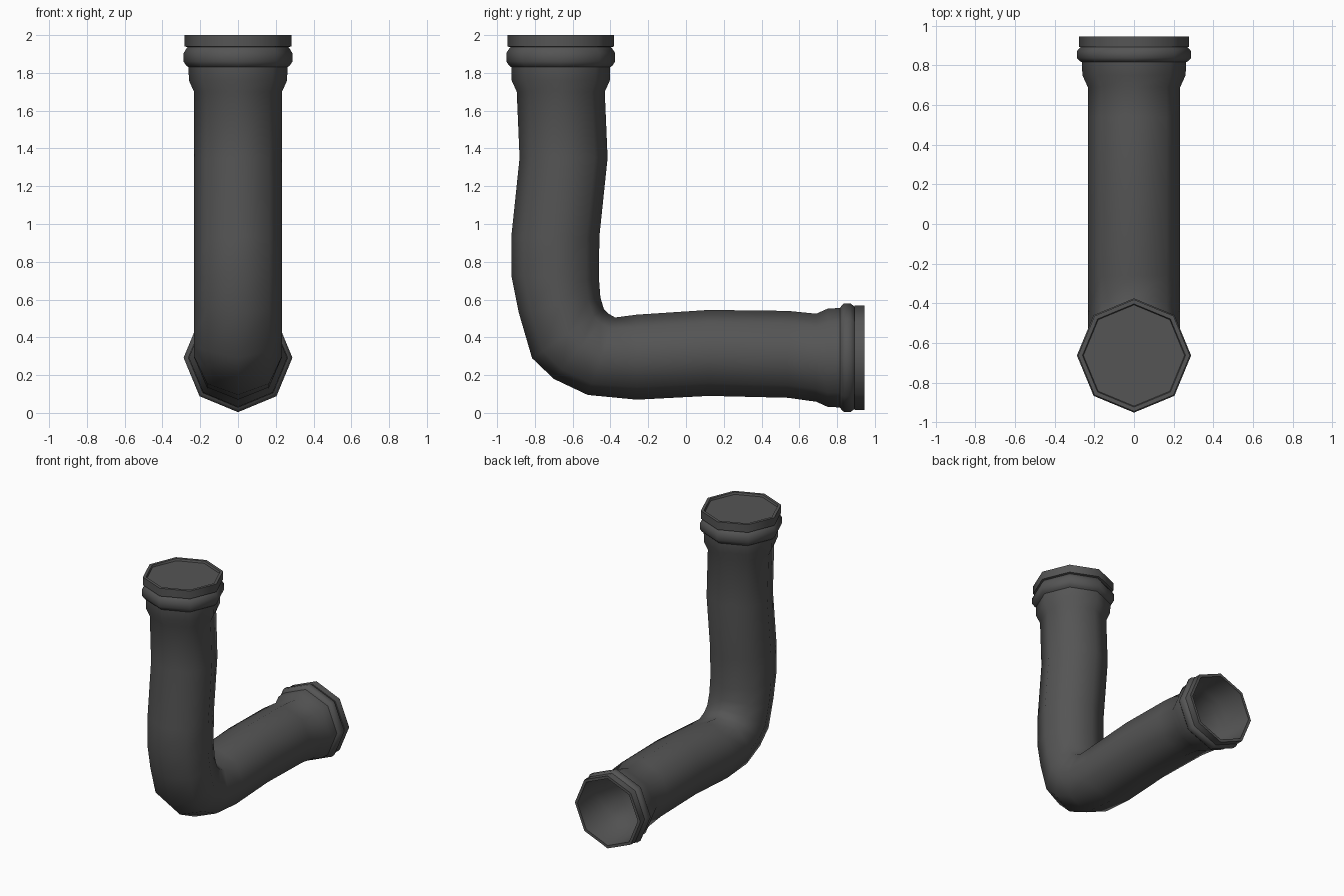
import bpy, bmesh, math
from mathutils import Vector

cube = bpy.data.objects.get("Cube")
if cube:
    bpy.data.objects.remove(cube)

SIDES = 8
grey = bpy.data.materials.new("dark grey plastic")
grey.use_nodes = True
colour = (0.09, 0.09, 0.09, 1)
grey.diffuse_color = colour
grey.node_tree.nodes["Principled BSDF"].inputs["Base Color"].default_value = colour


def ring(bm, outer, inner, half_width):
    """Octagon spanning from the outer to the inner side of the bend."""
    a, b = Vector((0, *outer)), Vector((0, *inner))
    mid, arm = (a + b) / 2, (b - a) / 2
    verts = []
    for i in range(SIDES):
        t = 2 * math.pi * i / SIDES
        verts.append(bm.verts.new(mid + arm * math.cos(t) + Vector((half_width * math.sin(t), 0, 0))))
    return verts


def loft(name, sections, cap_start=False, cap_end=False, flip=False):
    bm = bmesh.new()
    rings = [ring(bm, *s) for s in sections]
    for r, s in zip(rings, rings[1:]):
        for i in range(SIDES):
            j = (i + 1) % SIDES
            bm.faces.new((r[i], s[i], s[j], r[j]))
    if cap_start:
        bm.faces.new(rings[0])
    if cap_end:
        bm.faces.new(rings[-1][::-1])
    if flip:
        bmesh.ops.reverse_faces(bm, faces=bm.faces[:])
    mesh = bpy.data.meshes.new(name)
    bm.to_mesh(mesh)
    bm.free()
    mesh.materials.append(grey)
    obj = bpy.data.objects.new(name, mesh)
    bpy.context.collection.objects.link(obj)
    bpy.ops.object.select_all(action='DESELECT')
    obj.select_set(True)
    bpy.context.view_layer.objects.active = obj
    bpy.ops.object.shade_smooth_by_angle(angle=math.radians(52))
    return obj


def upright(z, r, y=-0.663):
    return (y - r, z), (y + r, z), r


def level(y, r, z=0.292):
    return (y, z - r), (y, z + r), r


# Bent pipe body, from the top collar down round the elbow to the back collar
W = 0.233
loft("pipe_body", [
    upright(1.84, 0.262), upright(1.76, 0.26), upright(1.70, W),
    upright(1.35, W, -0.648), upright(0.93, W, -0.692),
    ((-0.925, 0.73), (-0.46, 0.70), W), ((-0.885, 0.53), (-0.453, 0.61), W),
    ((-0.815, 0.29), (-0.435, 0.55), W), ((-0.70, 0.18), (-0.41, 0.525), W),
    ((-0.52, 0.095), (-0.375, 0.505), W), ((-0.26, 0.07), (-0.26, 0.52), W),
    ((0.12, 0.09), (0.12, 0.545), W), ((0.54, 0.08), (0.54, 0.54), W),
    level(0.69, W), level(0.75, 0.26), level(0.83, 0.264),
])

# Swollen sealing rings behind each collar
bead = [(0.0, 0.262), (0.01, 0.275), (0.03, 0.288), (0.075, 0.288), (0.1, 0.272), (0.11, 0.262)]
loft("top_seal_ring", [upright(1.83 + d, r) for d, r in bead], flip=True)
loft("back_seal_ring", [level(0.815 + d * 0.75, r) for d, r in bead])

# Top collar with a closed, slightly recessed lid
loft("top_collar", [
    upright(1.935, 0.262), upright(1.94, 0.282), upright(2.0, 0.282),
    upright(2.0, 0.26), upright(1.985, 0.255),
], cap_end=True, flip=True)

# Back collar, open, with the bore running inwards
loft("back_collar", [
    level(0.89, 0.262), level(0.893, 0.277), level(0.945, 0.277), level(0.945, 0.255),
    level(0.75, 0.24), level(0.69, 0.215), level(0.54, 0.21, 0.31),
    level(0.12, 0.21, 0.317), level(-0.26, 0.205, 0.295),
], cap_end=True)
